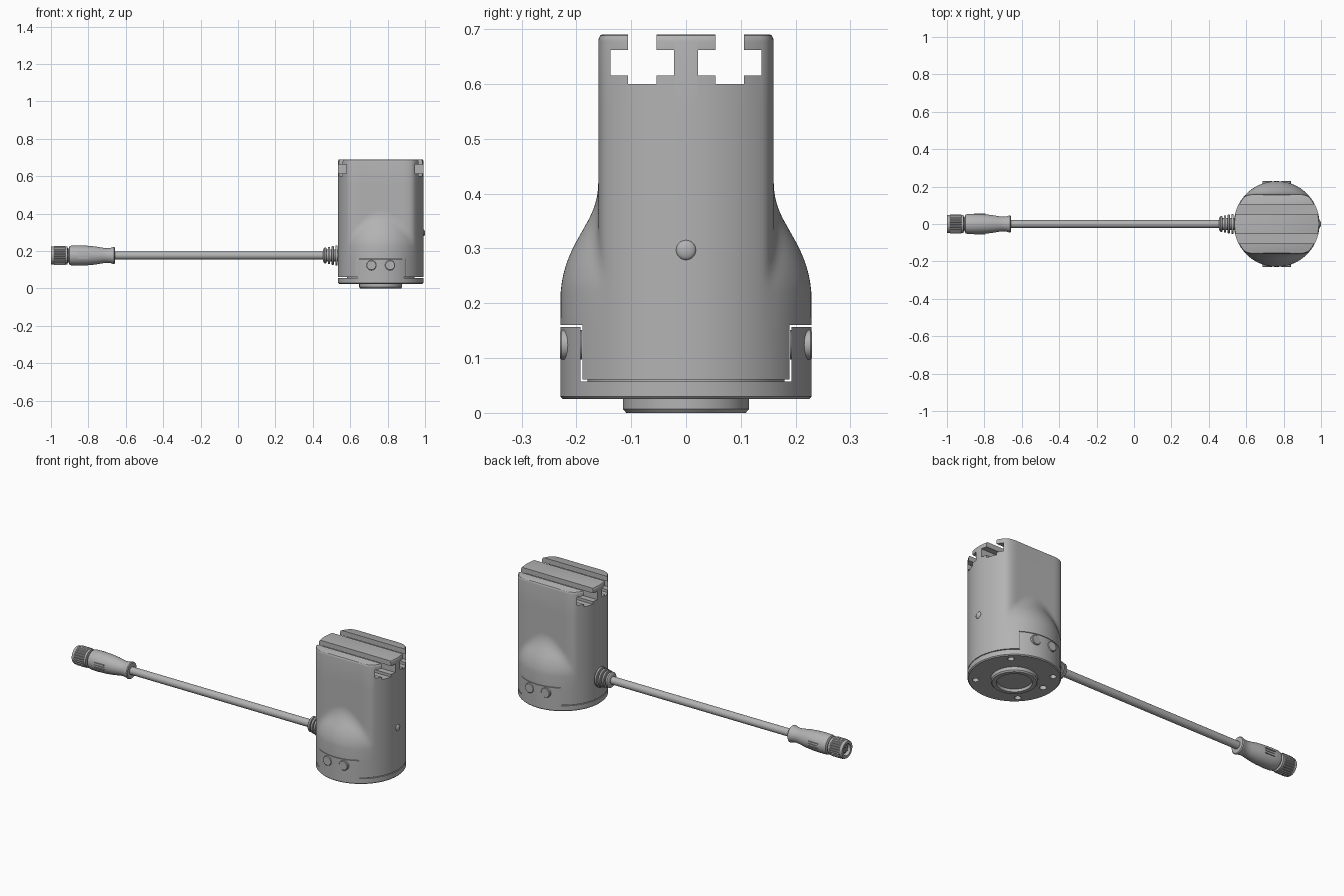
import bpy, bmesh, math
from mathutils import Matrix, Vector

if "Cube" in bpy.data.objects:
    bpy.data.objects.remove(bpy.data.objects["Cube"], do_unlink=True)

CX, R, SLAB, CABLE_Z = 0.763, 0.229, 0.16, 0.176
UPRIGHT = Matrix.Translation((CX, 0, 0))
ALONG_X = Matrix.Translation((0, 0, CABLE_Z)) @ Matrix.Rotation(math.pi / 2, 4, 'Y')

grey = bpy.data.materials.new("plain grey")
grey.use_nodes = True
grey.diffuse_color = (0.45, 0.45, 0.45, 1)
grey.node_tree.nodes["Principled BSDF"].inputs["Base Color"].default_value = grey.diffuse_color


def finish(name, bm, smooth=True):
    bmesh.ops.recalc_face_normals(bm, faces=bm.faces)
    mesh = bpy.data.meshes.new(name)
    bm.to_mesh(mesh)
    bm.free()
    mesh.materials.append(grey)
    ob = bpy.data.objects.new(name, mesh)
    bpy.context.collection.objects.link(ob)
    if smooth:
        shade(ob)
    return ob


def shade(ob):
    bpy.ops.object.select_all(action='DESELECT')
    ob.select_set(True)
    bpy.context.view_layer.objects.active = ob
    bpy.ops.object.shade_smooth_by_angle(angle=math.radians(30))


def loft(name, stations, matrix, sides=64, shape=lambda r, h, a: r):
    """Closed solid through (radius, height) rings; shape may vary the radius by angle."""
    bm = bmesh.new()
    rings = []
    for r, h in stations:
        ring = []
        for i in range(sides):
            a = math.tau * i / sides
            d = shape(r, h, a)
            ring.append(bm.verts.new(matrix @ Vector((d * math.cos(a), d * math.sin(a), h))))
        rings.append(ring)
    for low, high in zip(rings, rings[1:]):
        for i in range(sides):
            j = (i + 1) % sides
            bm.faces.new((low[i], low[j], high[j], high[i]))
    bm.faces.new(rings[0])
    bm.faces.new(rings[-1])
    return finish(name, bm)


def prism(name, outlines, x0, x1):
    """Extrude (y, z) outlines along x."""
    bm = bmesh.new()
    for pts in outlines:
        face = bm.faces.new([bm.verts.new((x0, y, z)) for y, z in pts])
        out = bmesh.ops.extrude_face_region(bm, geom=[face])
        moved = [v for v in out["geom"] if isinstance(v, bmesh.types.BMVert)]
        bmesh.ops.translate(bm, verts=moved, vec=(x1 - x0, 0, 0))
    return finish(name, bm, False)


def cut(ob, cutter):
    mod = ob.modifiers.new("cut", 'BOOLEAN')
    mod.operation, mod.solver, mod.object = 'DIFFERENCE', 'EXACT', cutter
    bpy.context.view_layer.objects.active = ob
    bpy.ops.object.modifier_apply(modifier=mod.name)
    bpy.data.objects.remove(cutter, do_unlink=True)
    shade(ob)


def rect(y0, y1, z0, z1):
    return [(y0, z0), (y1, z0), (y1, z1), (y0, z1)]


def soft_min(a, b, k):
    h = max(k - abs(a - b), 0) / k
    return min(a, b) - h * h * k / 4


def housing_radius(inset, z, a):
    # Flattened neck flowing through a cone into the round foot
    slab = SLAB / max(abs(math.sin(a)), 1e-3)
    cone = 0.221 - (z - 0.275) * 0.56
    neck = -soft_min(-cone, -slab, 0.02)
    return soft_min(R, neck, 0.03) - inset


# Housing
levels = [(0, 0.061), (0, 0.15), (0, 0.22)]
levels += [(0, 0.235 + 0.006 * i) for i in range(36)]
levels += [(0, 0.55), (0, 0.678), (0.001, 0.683), (0.004, 0.688), (0.008, 0.69)]
housing = loft("housing", levels, UPRIGHT, 144, housing_radius)

# Twin T-slots across the top
slot_half = [(0.026, 0.60), (0.026, 0.615), (0.058, 0.615), (0.058, 0.662), (0.026, 0.662), (0.026, 0.72)]
slot = slot_half + [(-y, z) for y, z in reversed(slot_half)]
cut(housing, prism("slot_cutter", [[(y + s * 0.0795, z) for y, z in slot] for s in (-1, 1)], 0.4, 1.1))

# Pockets in the housing for the base flaps
cut(housing, prism("pocket_cutter", [rect(0.189, 0.3, 0, 0.16), rect(-0.3, -0.189, 0, 0.16)], 0.4, 1.1))

# Base ring with a raised flap on front and back
base = loft("base", [(R - 0.005, 0.025), (R, 0.030), (R, 0.157)], UPRIGHT, 144)
cut(base, prism("flap_cutter", [rect(-0.192, 0.192, 0.057, 0.2)], 0.4, 1.1))
loft("core", [(0.18, 0.05), (0.18, 0.07)], UPRIGHT)

# Screw holes under the base, plus one locating hole
holes = [(0.19, 45 + 90 * i, 0.016) for i in range(4)] + [(0.167, 173, 0.018)]
for dist, angle, r in holes:
    a = math.radians(angle)
    spot = UPRIGHT @ Matrix.Translation((dist * math.cos(a), dist * math.sin(a), 0))
    cut(base, loft("hole_cutter", [(r, 0), (r, 0.045)], spot, 24))

# Centring boss with a shallow recess
loft("centring_boss", [(0.085, 0.014), (0.088, 0), (0.109, 0), (0.115, 0.007), (0.115, 0.03)], UPRIGHT)

# Flap bolts
for side in (-1, 1):
    for dx in (-0.05, 0.05):
        place = Matrix.Translation((CX + dx, 0, 0.124)) @ Matrix.Rotation(-side * math.pi / 2, 4, 'X')
        loft("flap_bolt", [(0.027, 0.19), (0.027, 0.227), (0.024, 0.23)], place, 32)

# Indicator dome on the side
bm = bmesh.new()
bmesh.ops.create_uvsphere(bm, u_segments=32, v_segments=16, radius=0.018,
                          matrix=Matrix.Translation((CX + R, 0, 0.297)) @ Matrix.Diagonal((0.45, 1, 1, 1)))
finish("indicator_dome", bm)

# Cable
loft("cable", [(0.021, -0.68), (0.021, 0.56)], ALONG_X, 32)

# Ribbed strain relief
ribs = [(0.03, 0.455)]
for i in range(4):
    x, r = 0.46 + 0.02 * i, 0.042 + 0.004 * i
    ribs += [(r - 0.002, x), (r, x + 0.002), (r, x + 0.011), (r - 0.002, x + 0.013),
             (0.032, x + 0.013), (0.032, x + 0.02)]
loft("strain_relief", ribs + [(0.05, 0.545)], ALONG_X, 48)

# Plug grip, waisted toward the cable
grip = [(0.04, -0.905), (0.05, -0.9), (0.053, -0.89), (0.054, -0.85), (0.052, -0.80), (0.048, -0.76),
        (0.041, -0.72), (0.039, -0.70), (0.041, -0.68), (0.046, -0.667), (0.046, -0.662), (0.042, -0.658)]
loft("plug_grip", grip, ALONG_X, 48)

# Raised grip marks on both sides
for side in (-1, 1):
    for i in (-1, 0, 1):
        bm = bmesh.new()
        mark = Matrix.Translation((-0.825, side * 0.052, CABLE_Z + 0.013 * i))
        bmesh.ops.create_cube(bm, size=1, matrix=mark @ Matrix.Diagonal((0.06, 0.008, 0.004, 1)))
        finish("grip_mark", bm, False)

# Knurled coupling nut with hollow mouth
def knurl(r, h, a):
    ridge = int(round(a / math.tau * 96)) % 4 < 2
    return r if ridge or r < 0.05 else r - 0.004

loft("plug_collar", [(0.036, -0.93), (0.036, -0.89)], ALONG_X, 48)
nut = [(0.032, -0.96), (0.032, -1.0), (0.046, -1.0), (0.049, -0.995), (0.049, -0.985),
       (0.052, -0.983), (0.052, -0.925), (0.049, -0.923), (0.049, -0.912), (0.04, -0.91)]
loft("coupling_nut", nut, ALONG_X, 96, knurl)

# Contact insert and pins
loft("contact_insert", [(0.025, -0.965), (0.025, -0.985)], ALONG_X, 32)
for i in range(4):
    a = math.tau * (i + 0.5) / 4
    pin = ALONG_X @ Matrix.Translation((0.013 * math.cos(a), 0.013 * math.sin(a), 0))
    loft("contact_pin", [(0.004, -0.98), (0.004, -0.995)], pin, 12)
